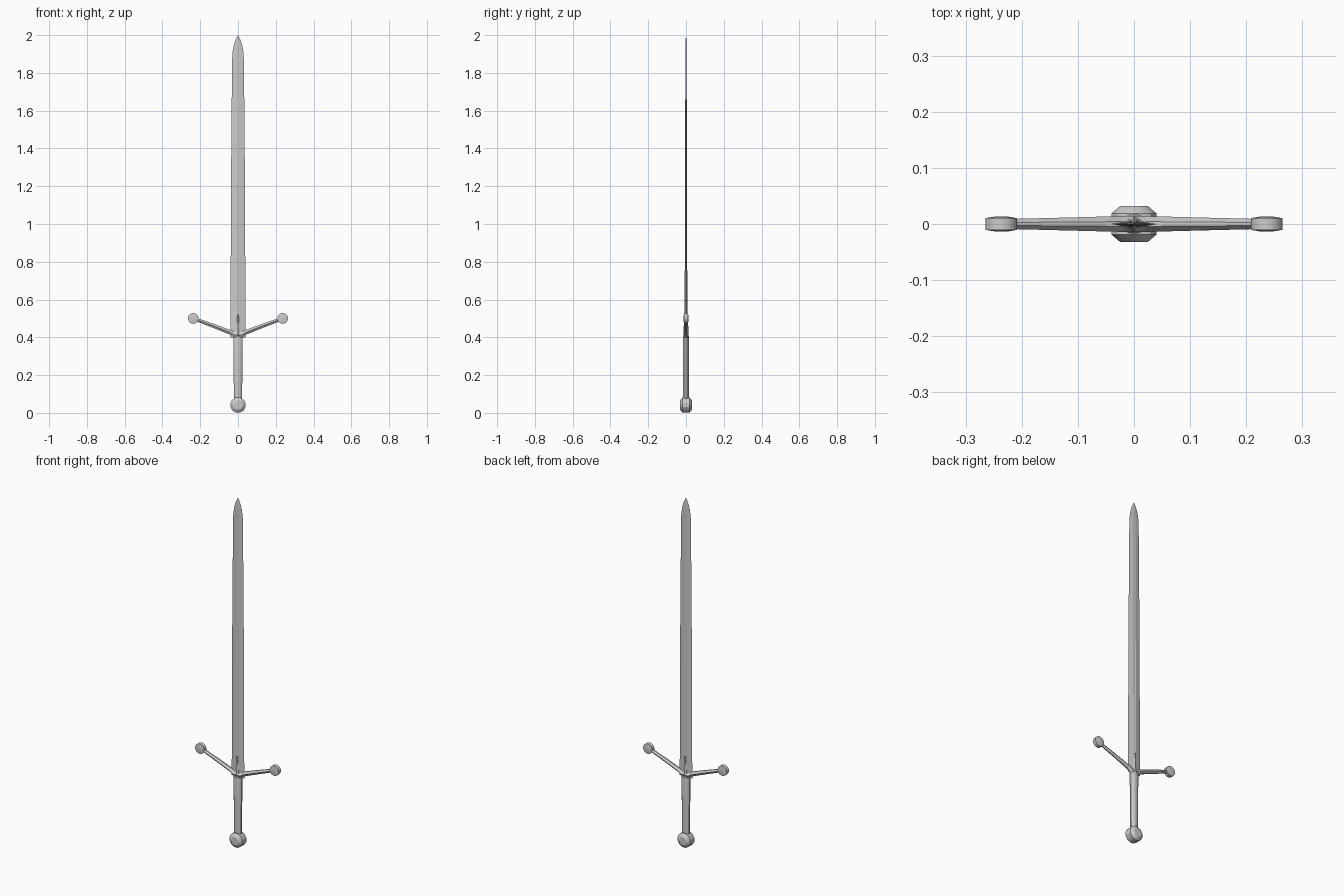
import bpy, bmesh
from math import pi, cos, sin

if "Cube" in bpy.data.objects:
    bpy.data.objects.remove(bpy.data.objects["Cube"])


def loft(name, rings, smooth=None):
    """Skin a list of equal-length point rings and cap both ends."""
    bm = bmesh.new()
    loops = [[bm.verts.new(p) for p in ring] for ring in rings]
    n = len(loops[0])
    for a, b in zip(loops, loops[1:]):
        for i in range(n):
            bm.faces.new((a[i], a[(i + 1) % n], b[(i + 1) % n], b[i]))
    bm.faces.new(loops[0][::-1])
    bm.faces.new(loops[-1])
    bmesh.ops.remove_doubles(bm, verts=bm.verts, dist=1e-5)
    bmesh.ops.recalc_face_normals(bm, faces=bm.faces)
    mesh = bpy.data.meshes.new(name)
    bm.to_mesh(mesh)
    bm.free()
    obj = bpy.data.objects.new(name, mesh)
    bpy.context.collection.objects.link(obj)
    if smooth:
        bpy.ops.object.select_all(action='DESELECT')
        bpy.context.view_layer.objects.active = obj
        obj.select_set(True)
        bpy.ops.object.shade_smooth_by_angle(angle=smooth)
    return obj


def ellipse(z, rx, ry, n=12):
    return [(rx * cos(2 * pi * (i + .5) / n), ry * sin(2 * pi * (i + .5) / n), z)
            for i in range(n)]


def wheel(name, cx, cz, profile, n):
    """Disc turned around the y axis from (y, radius) pairs."""
    rings = [[(cx + r * cos(2 * pi * (i + .5) / n), y, cz + r * sin(2 * pi * (i + .5) / n))
              for i in range(n)] for y, r in profile]
    return loft(name, rings, pi / 6)


# Blade: sharp edges, flattened ridge with a shallow central fuller
def blade_ring(z, w, t):
    f = min(.007, w * .25)
    half = [(w, 0), (f, t), (0, t * .8), (-f, t)]
    return [(x, y, z) for x, y in half] + [(-x, -y, z) for x, y in half]


loft("blade", [blade_ring(*s) for s in [
    (.40, .040, .0075), (1.20, .037, .0055), (1.80, .032, .0035), (1.90, .030, .003),
    (1.94, .024, .0028), (1.97, .015, .0022), (2.0, .0005, .0005)]])

# Grip
loft("grip", [ellipse(*s) for s in [
    (.07, .022, .0155), (.24, .0245, .017), (.385, .026, .0175), (.40, .026, .015)]], pi / 6)

# Guard: two upswept arms of diamond section meeting over the grip
arms = [(.02, .413, .014, .018), (.045, .428, .0135, .013),
        (.12, .457, .0115, .0115), (.22, .494, .009, .0095)]
path = [(-x, z, y, h) for x, z, y, h in arms[::-1]] + [(0, .414, .0145, .019)] + arms
loft("guard", [[(x, -y, z), (x, -y * .3, z - h), (x, y * .3, z - h),
                (x, y, z), (x, y * .3, z + h), (x, -y * .3, z + h)]
               for x, z, y, h in path])

# Langet running up both faces of the blade
loft("langet", [[(-w, -t * .6, z), (0, -t, z), (w, -t * .6, z),
                 (w, t * .6, z), (0, t, z), (-w, t * .6, z)]
                for z, w, t in [(.40, .012, .015), (.45, .009, .0125), (.52, .007, .008)]])

# Guard end discs
for side, label in ((-1, "left"), (1, "right")):
    wheel("guard_disc_" + label, side * .2365, .50,
          [(-.0135, .010), (-.0105, .0285), (.0105, .0285), (.0135, .010)], 16)

# Wheel pommel with chamfered rims
wheel("pommel", 0, .0415,
      [(-.0325, .024), (-.030, .028), (-.019, .0415), (.019, .0415), (.030, .028), (.0325, .024)], 12)
